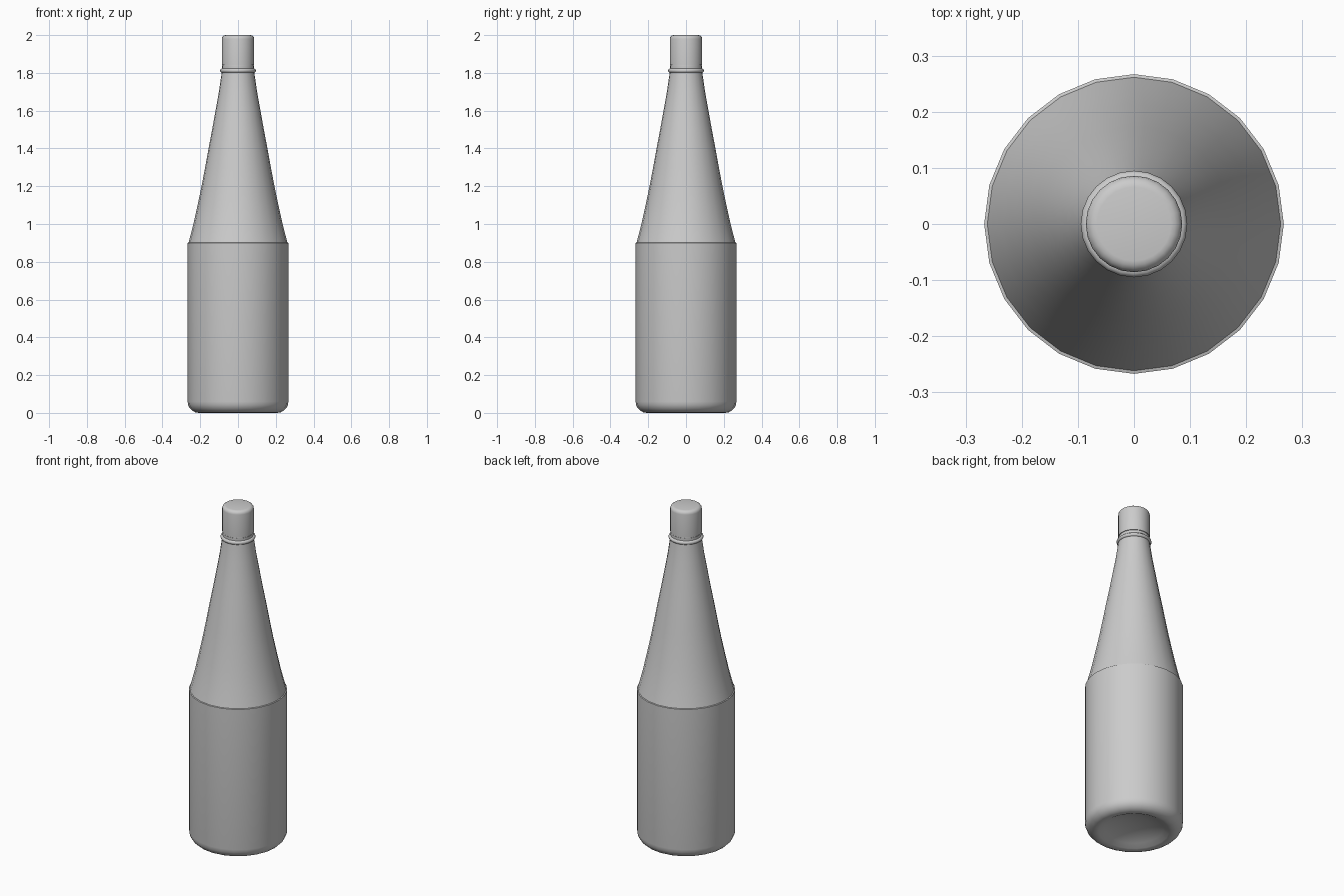
import bpy, bmesh, math

cube = bpy.data.objects.get("Cube")
if cube:
    bpy.data.objects.remove(cube, do_unlink=True)

SIDES = 24

grey = bpy.data.materials.new("plain grey")
grey.use_nodes = True
colour = (0.6, 0.6, 0.6, 1)
grey.diffuse_color = colour
grey.node_tree.nodes["Principled BSDF"].inputs["Base Color"].default_value = colour


def lathe(name, profile):
    """Spin (radius, height) points round z; a zero radius closes the end."""
    bm = bmesh.new()
    rings = []
    for r, z in profile:
        count = SIDES if r > 0 else 1
        rings.append([bm.verts.new((r * math.cos(math.tau * i / SIDES),
                                    r * math.sin(math.tau * i / SIDES), z))
                      for i in range(count)])
    for low, high in zip(rings, rings[1:]):
        for i in range(SIDES):
            j = (i + 1) % SIDES
            corners = [low[i % len(low)], low[j % len(low)],
                       high[j % len(high)], high[i % len(high)]]
            bm.faces.new(list(dict.fromkeys(corners)))
    bmesh.ops.recalc_face_normals(bm, faces=bm.faces)
    mesh = bpy.data.meshes.new(name)
    bm.to_mesh(mesh)
    bm.free()
    mesh.materials.append(grey)
    obj = bpy.data.objects.new(name, mesh)
    bpy.context.collection.objects.link(obj)
    bpy.ops.object.select_all(action="DESELECT")
    obj.select_set(True)
    bpy.context.view_layer.objects.active = obj
    bpy.ops.object.shade_smooth_by_angle(angle=math.radians(40))
    return obj


def arc(r, z, radius, start, end, steps):
    """Quarter-round style points about (r, z), angles in degrees."""
    angles = [math.radians(start + (end - start) * i / steps) for i in range(steps + 1)]
    return [(r + radius * math.cos(a), z + radius * math.sin(a)) for a in angles]


# Body with a hollowed base, rounded foot and small step at the shoulder
base = [(0, 0.05), (0.09, 0.042), (0.16, 0.02), (0.19, 0.004)]
foot = arc(0.207, 0.06, 0.06, -90, 0, 5)
lathe("bottle_body", base + foot + [(0.267, 0.90), (0.262, 0.902), (0, 0.902)])

# Tapering neck, flaring to the shoulder
neck = [(0.262, 0.90), (0.236, 1.0), (0.214, 1.1), (0.193, 1.2), (0.174, 1.3),
        (0.156, 1.4), (0.137, 1.5), (0.119, 1.6), (0.101, 1.7), (0.085, 1.81),
        (0.08, 1.86), (0, 1.86)]
lathe("bottle_neck", neck)

# Rounded collar under the cap
lathe("collar_ring", [(0.075, 1.8)] + arc(0.084, 1.812, 0.011, -90, 90, 6) + [(0.075, 1.823)])

# Tamper band and cap
lathe("tamper_band", [(0.07, 1.826), (0.084, 1.826), (0.084, 1.839), (0.07, 1.839)])
lathe("screw_cap", [(0, 1.843), (0.086, 1.843)] + arc(0.066, 1.98, 0.02, 0, 90, 4) + [(0, 2.0)])
